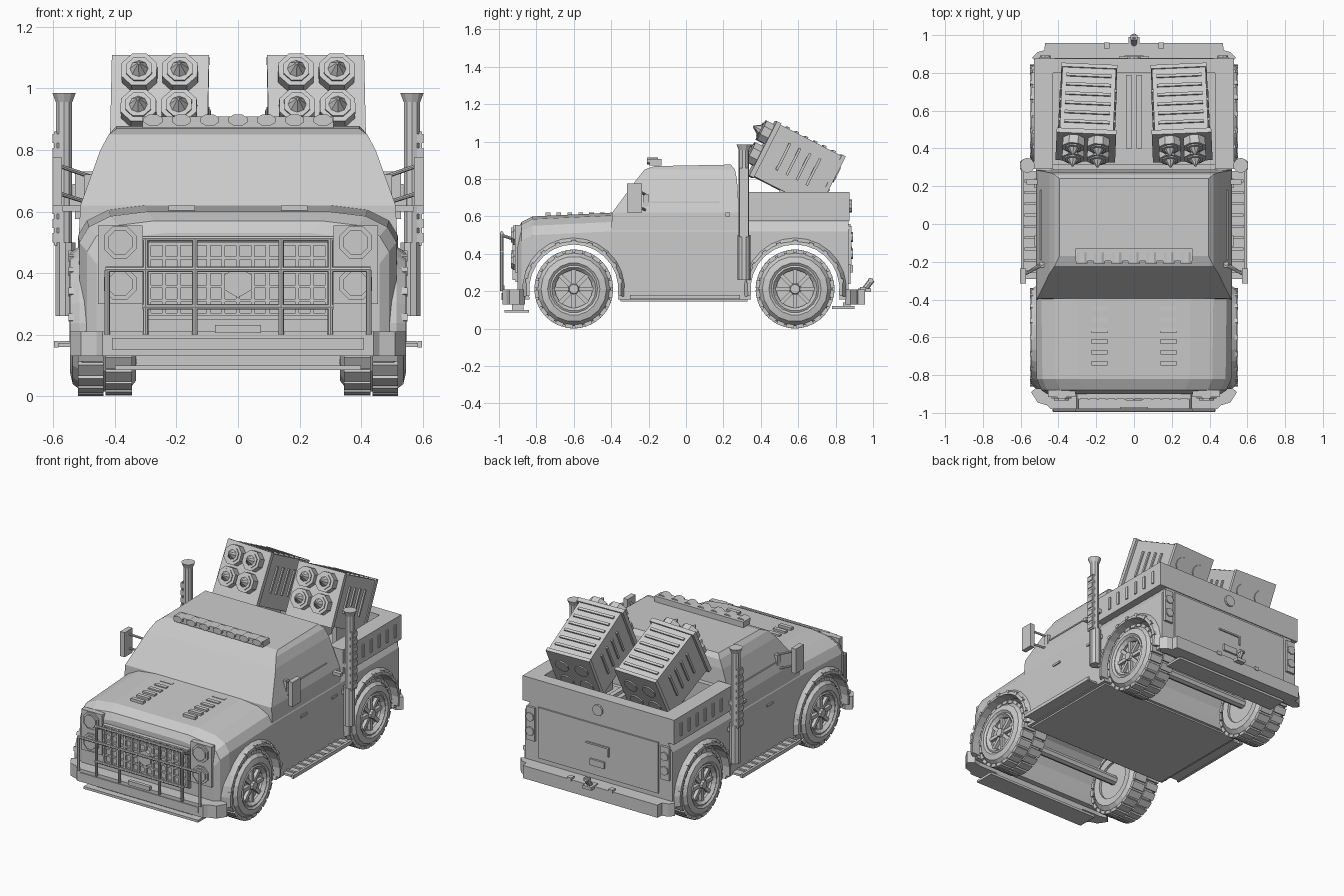
import bpy, bmesh
from math import pi, cos, sin, radians
from mathutils import Vector, Matrix

if "Cube" in bpy.data.objects:
    bpy.data.objects.remove(bpy.data.objects["Cube"])


class Part:
    """Collects primitives in one mesh, in world coordinates."""
    def __init__(self):
        self.bm = bmesh.new()

    def box(self, x0, x1, y0, y1, z0, z1, m=Matrix()):
        mat = m @ Matrix.Translation(((x0 + x1) / 2, (y0 + y1) / 2, (z0 + z1) / 2)) \
            @ Matrix.Diagonal((x1 - x0, y1 - y0, z1 - z0, 1))
        bmesh.ops.create_cube(self.bm, size=1, matrix=mat)
        return self

    def cyl(self, a, b, r, n=8, r2=None, turn=0.0):
        a, b = Vector(a), Vector(b)
        mat = Matrix.Translation((a + b) / 2) @ (b - a).to_track_quat('Z', 'Y').to_matrix().to_4x4() \
            @ Matrix.Rotation(turn, 4, 'Z')
        bmesh.ops.create_cone(self.bm, cap_ends=True, segments=n, radius1=r,
                              radius2=r if r2 is None else r2, depth=(b - a).length, matrix=mat)
        return self

    def loft(self, rings, closed=False):
        vs = [[self.bm.verts.new(p) for p in r] for r in rings]
        n = len(vs[0])
        pairs = list(zip(vs, vs[1:])) + ([(vs[-1], vs[0])] if closed else [])
        for p, q in pairs:
            for i in range(n):
                self.bm.faces.new((p[i], p[(i + 1) % n], q[(i + 1) % n], q[i]))
        if not closed:
            self.bm.faces.new(vs[0])
            self.bm.faces.new(vs[-1])
        return self

    def lathe(self, profile, cy, cz, n, a0=0, a1=2 * pi):
        """Turn an (x, radius) profile about an axis along x."""
        full = a1 - a0 > 6.2
        k = n if full else n + 1
        return self.loft([[(x, cy + r * cos(a0 + (a1 - a0) * i / n), cz + r * sin(a0 + (a1 - a0) * i / n))
                           for x, r in profile] for i in range(k)], full)

    def done(self, name, mirror=False, m=None, bevel=0):
        if m:
            self.bm.transform(m)
        bmesh.ops.recalc_face_normals(self.bm, faces=self.bm.faces)
        me = bpy.data.meshes.new(name)
        self.bm.to_mesh(me)
        self.bm.free()
        ob = bpy.data.objects.new(name, me)
        bpy.context.collection.objects.link(ob)
        if bevel:
            mod = ob.modifiers.new("Bevel", 'BEVEL')
            mod.width, mod.segments = bevel, 1
        if mirror:
            ob.modifiers.new("Mirror", 'MIRROR').use_clip = False
        return ob


AXLES = (-0.6, 0.583)
WZ = 0.212

# Body: rounded cross-sections along y, with wheel wells and bed cut out
def section(y, w, top):
    half = [(w, .155), (w, top - .10), (w - .03, top - .05), (w - .10, top - .015), (w - .22, top)]
    return [(x, y, z) for x, z in half] + [(-x, y, z) for x, z in reversed(half)]

body = Part().loft([section(-.90, .46, .53), section(-.88, .49, .57), section(-.82, .515, .60),
                    section(-.40, .52, .62), section(.30, .52, .62), section(.87, .515, .62)]).done("body")
cut = Part().box(-.43, .43, .31, .80, .53, .9)
for y in AXLES:
    cut.cyl((-.8, y, WZ), (.8, y, WZ), .245, 20)
cutter = cut.done("well_cutter")
cutter.hide_render = True
cutter.hide_set(True)
mod = body.modifiers.new("Wells", 'BOOLEAN')
mod.operation, mod.object = 'DIFFERENCE', cutter

# Cab: tapered upper cabin
def slab(z, w, y0, y1, dz=0):
    return [(-w, y0, z - dz), (w, y0, z - dz), (w, y1, z), (-w, y1, z)]

Part().loft([slab(.5, .518, -.40, .285), slab(.62, .512, -.395, .285), slab(.80, .447, -.262, .272),
             slab(.85, .42, -.222, .262), slab(.877, .395, -.17, .24, .008)]).done("cab")
Part().box(.485, .497, -.19, .18, .672, .68).box(.515, .528, -.12, -.06, .455, .468) \
    .box(.515, .528, .19, .24, .455, .468).done("door_trim", True)
Part().box(-.50, .50, -.35, .33, .145, .16).done("floor_plate")

# Hood vents
p = Part()
for i in range(6):
    y = -.75 + i * .058
    p.box(.14, .225, y, y + .025, .60, .620)
p.done("hood_vents", True)

# Cargo bed rails with slots and centre bars
p = Part().box(.43, .53, .29, .875, .575, .73)
for i in range(6):
    p.box(.528, .537, .40 + i * .08, .418 + i * .08, .61, .69)
p.done("bed_side_rail", True)
Part().box(-.43, .43, .80, .875, .575, .73).box(-.43, .43, .285, .315, .52, .70).done("bed_end_rails")
Part().box(.012, .042, .40, .79, .53, .68).done("bed_centre_bar", True)

# Tailgate, tail lights, handle
Part().box(-.42, .42, .868, .88, .24, .56).box(-.08, .08, .878, .888, .43, .44) \
    .box(-.08, -.07, .878, .888, .38, .44).box(-.05, .05, .878, .892, .30, .34) \
    .cyl((0, .87, .655), (0, .888, .655), .035, 10).done("tailgate")
Part().box(.44, .50, .865, .885, .34, .55).cyl((.47, .88, .49), (.47, .893, .49), .028) \
    .cyl((.47, .88, .40), (.47, .893, .40), .028).done("tail_light", True)

# Bumpers: bent plan outline with skid plates below
def bumper(name, pts, z0, z1):
    ring = pts + [(-x, y) for x, y in reversed(pts)]
    return Part().loft([[(x, y, z) for x, y in ring] for z in (z0, z1)]).done(name)

bumper("front_bumper", [(.44, -.98), (.46, -.96), (.51, -.945), (.545, -.89), (.51, -.86), (.46, -.87)], .13, .21)
bumper("rear_bumper", [(.47, .958), (.475, .92), (.51, .91), (.54, .88), (.51, .85), (.46, .86)], .13, .21)
Part().box(-.41, .41, -.986, -.97, .152, .19).box(-.075, .075, -.992, -.97, .205, .232) \
    .done("front_bumper_inset_and_plate")
Part().box(-.40, .40, -.97, -.84, .085, .10).box(-.33, .33, -.93, -.87, .10, .13).done("front_skid_plate")
Part().box(-.40, .40, .78, .90, .105, .12).box(-.33, .33, .84, .88, .12, .14).done("rear_skid_plate")
Part().box(-.03, .03, .92, .99, .195, .215).cyl((0, .955, .21), (0, .995, .262), .016) \
    .box(-.018, .018, .975, 1.0, .25, .268).box(.13, .16, .93, .962, .2, .222) \
    .box(-.16, -.13, .93, .962, .2, .222).done("tow_hitch")

# Grille lattice in a frame
p = Part().box(-.30, .30, -.912, -.895, .25, .50)
for i in range(13):
    x = -.288 + i * .048
    p.box(x - .006, x + .006, -.928, -.91, .26, .50)
for i in range(6):
    z = .265 + i * .046
    p.box(-.30, .30, -.925, -.91, z - .005, z + .005)
p.cyl((0, -.91, .37), (0, -.934, .37), .05, 6)
p.done("grille")

# Headlights: stacked octagons on a plate
p = Part().box(.31, .455, -.915, -.88, .30, .555)
for z in (.50, .365):
    p.cyl((.383, -.90, z), (.383, -.925, z), .057, 8, turn=pi / 8)
    p.cyl((.383, -.92, z), (.383, -.935, z), .043, 8, turn=pi / 8)
p.done("headlights", True)

# Bull bar
p = Part()
for x, top in ((.14, .51), (.30, .51), (.425, .41)):
    p.cyl((x, -.985, .20), (x, -.985, top), .009)
for w, z in ((.31, .512), (.43, .412), (.31, .29)):
    p.cyl((0, -.985, z), (w, -.985, z), .009)
p.cyl((.30, -.985, .50), (.30, -.90, .47), .008)
p.done("bull_bar", True)

# Roof light bar
p = Part().box(-.31, .31, -.195, -.13, .872, .908)
for i in range(7):
    x = -.276 + i * .092
    c = Part()
    p.loft([[(x + .033 * cos(k * pi / 4 + pi / 8), y, .897 + .02 * sin(k * pi / 4 + pi / 8))
             for k in range(8)] for y in (-.208, -.15)])
p.done("roof_light_bar")

# Wheels: tyre, tread, rim with spokes, and arch flares
for y, tag in zip(AXLES, ("front", "rear")):
    Part().lathe([(.335, .12), (.332, .165), (.36, .20), (.505, .20), (.537, .175), (.545, .14), (.53, .12)],
                 y, WZ, 18).done(tag + "_tyre", True)
    p = Part()
    for i in range(24):
        for k, (x0, x1) in enumerate(((.345, .43), (.437, .52))):
            m = Matrix.Translation((0, y, WZ)) @ Matrix.Rotation((i + k / 2) * pi / 12, 4, 'X')
            p.box(x0, x1, -.021, .021, .19, .210, m)
    p.done(tag + "_tread", True)
    p = Part().cyl((.35, y, WZ), (.505, y, WZ), .124, 18)
    p.lathe([(.50, .128), (.535, .128), (.54, .118), (.52, .10), (.50, .10)], y, WZ, 18)
    p.cyl((.50, y, WZ), (.54, y, WZ), .035, 10, .025)
    for i in range(8):
        p.box(.50, .525, -.011, .011, .025, .11,
              Matrix.Translation((0, y, WZ)) @ Matrix.Rotation(i * pi / 4, 4, 'X'))
    p.done(tag + "_rim", True)
    Part().cyl((-.36, y, WZ), (.36, y, WZ), .03).done(tag + "_axle")
    p = Part().lathe([(.47, .238), (.547, .238), (.545, .255), (.515, .275), (.47, .275)], y, WZ, 14, -.15, pi + .15)
    for i in range(9):
        m = Matrix.Translation((0, y, WZ)) @ Matrix.Rotation((i - 4) * pi / 9, 4, 'X')
        p.box(.52, .55, -.012, .012, .244, .262, m)
    p.done(tag + "_arch_flare", True)

# Running boards with treads
p = Part().box(.50, .595, -.29, .28, .16, .172).box(.583, .598, -.30, .29, .158, .18)
for i in range(9):
    p.box(.515, .58, -.26 + i * .06, -.245 + i * .06, .17, .18)
p.done("running_board", True)

# Exhaust stacks with slatted heat shields and brackets
p = Part().cyl((.565, .31, .26), (.565, .31, .96), .028, 10).cyl((.565, .31, .955), (.565, .31, .985), .028, 10, .04)
p.cyl((.56, .31, .26), (.56, .31, .50), .034, 10)
for i in range(8):
    p.box(.578, .603, .288, .332, .50 + i * .046, .53 + i * .046)
p.box(.588, .598, .285, .335, .49, .86)
for z in (.45, .62):
    p.box(.51, .56, .29, .33, z, z + .025)
p.box(.51, .57, .21, .235, .60, .62)
p.done("exhaust_stack", True)

# Wing mirrors on two arms
Part().box(.572, .603, -.315, -.235, .62, .775).cyl((.47, -.21, .71), (.585, -.27, .75), .007) \
    .cyl((.49, -.21, .63), (.585, -.27, .66), .007).box(.47, .50, -.23, -.2, .615, .72).done("wing_mirror", True)

# Rocket pods: box body, framed ends, slats, tubes and cone tips
tilt = Matrix.Translation((.247, .59, .87)) @ Matrix.Rotation(radians(2.5), 4, 'Z') @ Matrix.Rotation(radians(-27), 4, 'X')
p = Part().box(-.142, .142, -.19, .19, -.155, .155).box(-.158, .158, -.207, -.18, -.163, .163) \
    .box(-.148, .148, .185, .207, -.163, .163)
for i in range(6):
    y = -.135 + i * .055
    p.box(-.12, .12, y - .008, y + .008, .15, .164)
for sx in (-1, 1):
    for i in range(4):
        y = -.09 + i * .06
        p.box(sx * .145 - .006, sx * .145 + .006, y - .007, y + .007, -.07, .09)
    for z in (-.045, .085):
        x = sx * .066
        p.cyl((x, -.20, z), (x, -.255, z), .062, 8, turn=pi / 8)
        p.cyl((x, -.255, z), (x, -.262, z), .045, 8, turn=pi / 8)
        p.cyl((x, -.26, z), (x, -.30, z), .031, 8, .004)
        p.cyl((x, .20, z - .03), (x, .214, z - .03), .045, 10)
p.done("rocket_pod", True, tilt)
Part().box(.14, .36, .46, .70, .53, .60).box(.16, .19, .50, .66, .58, .76) \
    .box(.31, .34, .50, .66, .58, .76).done("pod_stand", True)
